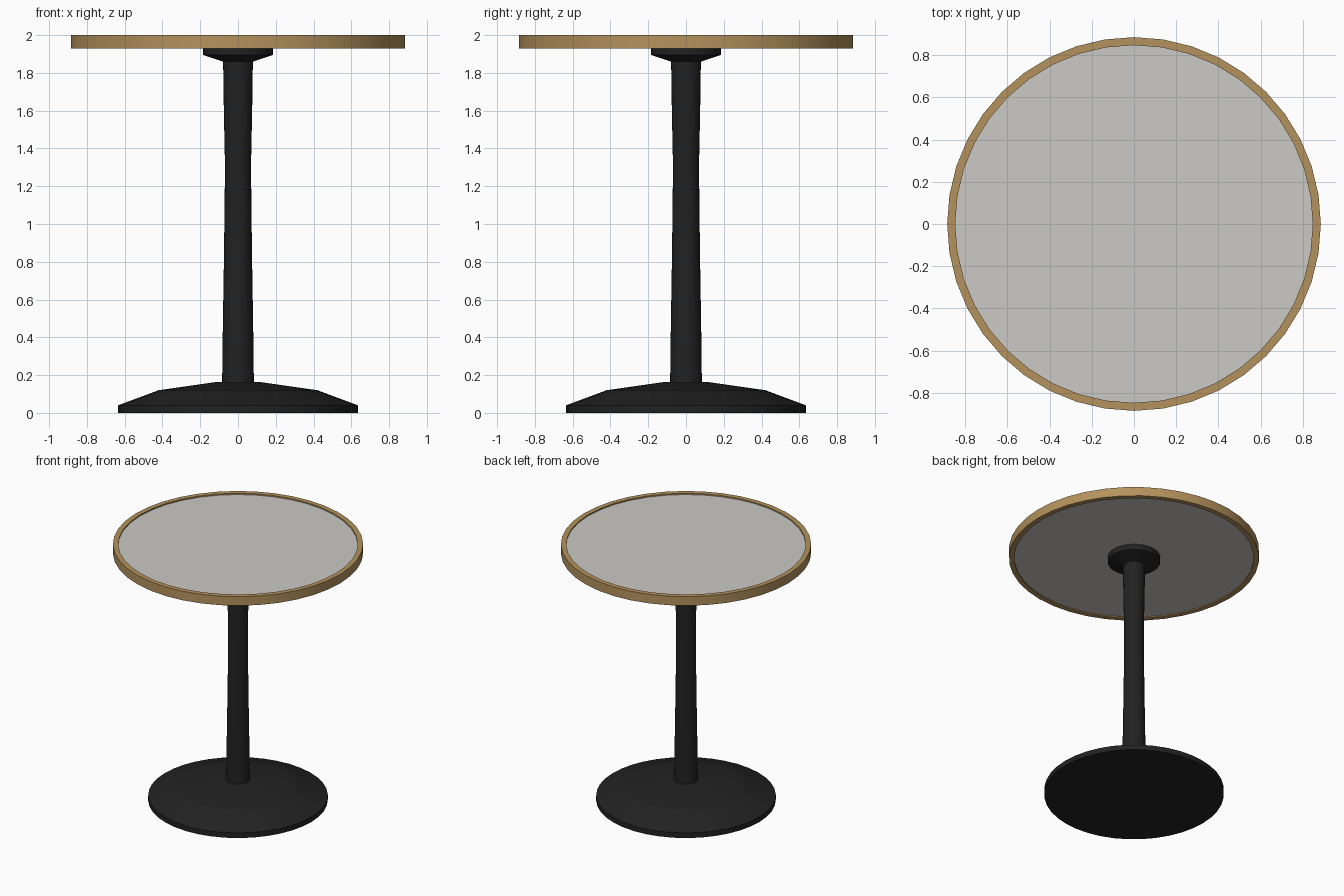
import bpy, bmesh, math

cube = bpy.data.objects.get("Cube")
if cube:
    bpy.data.objects.remove(cube, do_unlink=True)


def material(name, colour):
    m = bpy.data.materials.new(name)
    m.use_nodes = True
    m.diffuse_color = (*colour, 1)
    bsdf = m.node_tree.nodes["Principled BSDF"]
    bsdf.inputs["Base Color"].default_value = (*colour, 1)
    bsdf.inputs["Roughness"].default_value = 0.6
    return m


def lathe(name, profile, mat, sides=40, closed=False):
    """Spin a (radius, height) profile round z; open profiles get flat caps."""
    bm = bmesh.new()
    rings = []
    for r, z in profile:
        rings.append([bm.verts.new((r * math.cos(math.tau * i / sides),
                                    r * math.sin(math.tau * i / sides), z))
                      for i in range(sides)])
    pairs = list(zip(rings, rings[1:]))
    if closed:
        pairs.append((rings[-1], rings[0]))
    else:
        bm.faces.new(rings[0])
        bm.faces.new(rings[-1])
    for a, b in pairs:
        for i in range(sides):
            j = (i + 1) % sides
            bm.faces.new((a[i], a[j], b[j], b[i]))
    bmesh.ops.recalc_face_normals(bm, faces=bm.faces)
    mesh = bpy.data.meshes.new(name)
    bm.to_mesh(mesh)
    bm.free()
    mesh.materials.append(mat)
    ob = bpy.data.objects.new(name, mesh)
    bpy.context.collection.objects.link(ob)
    bpy.ops.object.select_all(action='DESELECT')
    ob.select_set(True)
    bpy.context.view_layer.objects.active = ob
    bpy.ops.object.shade_smooth_by_angle(angle=math.radians(12))
    return ob


black = material("black metal", (0.016, 0.016, 0.016))
brass = material("brass edge", (0.46, 0.29, 0.11))
stone = material("pale grey top", (0.6, 0.585, 0.56))

# Foot and tapering column
lathe("base", [(0.635, 0), (0.635, 0.04), (0.42, 0.12), (0.12, 0.163)], black)
lathe("column", [(0.084, 0.15), (0.082, 0.35), (0.074, 0.85), (0.07, 1.2),
                 (0.07, 1.36), (0.075, 1.6), (0.079, 1.88)], black, 32)

# Flange holding the top
lathe("mounting_flange", [(0.08, 1.86), (0.185, 1.895), (0.185, 1.94)], black, 32)

# Round top set into a raised rim
lathe("tabletop", [(0.85, 1.938), (0.85, 1.99)], stone)
lathe("rim", [(0.885, 1.93), (0.885, 2), (0.847, 2), (0.847, 1.93)], brass, closed=True)
